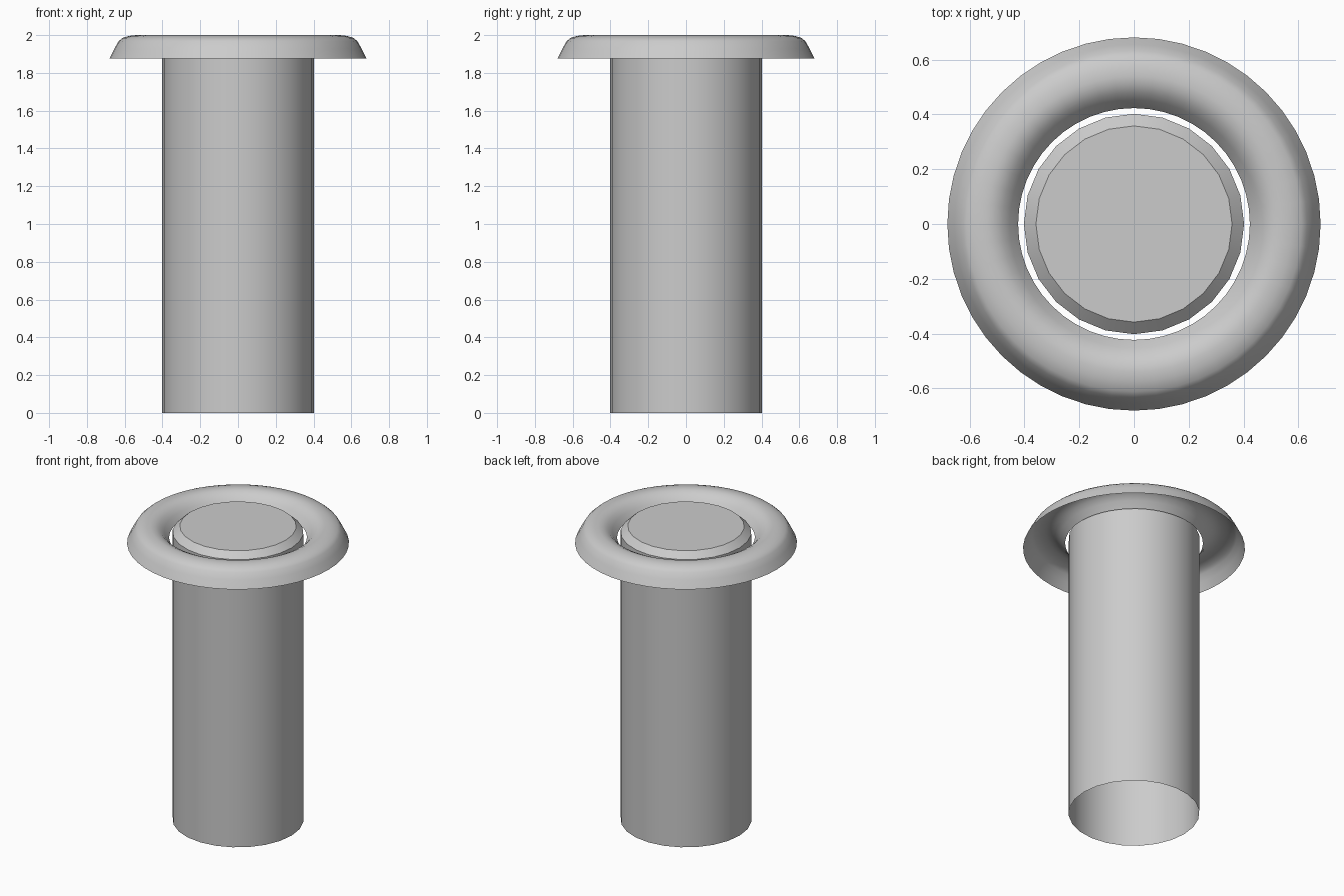
import bpy, bmesh, math

if "Cube" in bpy.data.objects:
    bpy.data.objects.remove(bpy.data.objects["Cube"])


def lathe(name, profile, sides, cap_top=False):
    """Spin an (r, z) profile around z; optionally cap its last ring."""
    bm = bmesh.new()
    rings = []
    for r, z in profile:
        rings.append([bm.verts.new((r * math.cos(2 * math.pi * i / sides),
                                    r * math.sin(2 * math.pi * i / sides), z))
                      for i in range(sides)])
    for a, b in zip(rings, rings[1:]):
        for i in range(sides):
            j = (i + 1) % sides
            bm.faces.new((a[i], a[j], b[j], b[i]))
    if cap_top:
        bm.faces.new(rings[-1])
    mesh = bpy.data.meshes.new(name)
    bm.to_mesh(mesh)
    bm.free()
    obj = bpy.data.objects.new(name, mesh)
    bpy.context.collection.objects.link(obj)
    bpy.ops.object.select_all(action='DESELECT')
    obj.select_set(True)
    bpy.context.view_layer.objects.active = obj
    bpy.ops.object.shade_smooth_by_angle(angle=math.radians(35))
    return obj


# Post: open at the bottom, chamfered and capped at the top
lathe("post", [(0.402, 0), (0.402, 1.948), (0.358, 1.988)], 24, cap_top=True)

# Collar: thin rounded shell floating around the post, open underneath
lathe("collar", [(0.681, 1.876), (0.655, 1.928), (0.632, 1.968), (0.612, 1.985),
                 (0.575, 1.996), (0.54, 2.0), (0.51, 1.995), (0.48, 1.98),
                 (0.453, 1.953), (0.423, 1.913)], 48)
